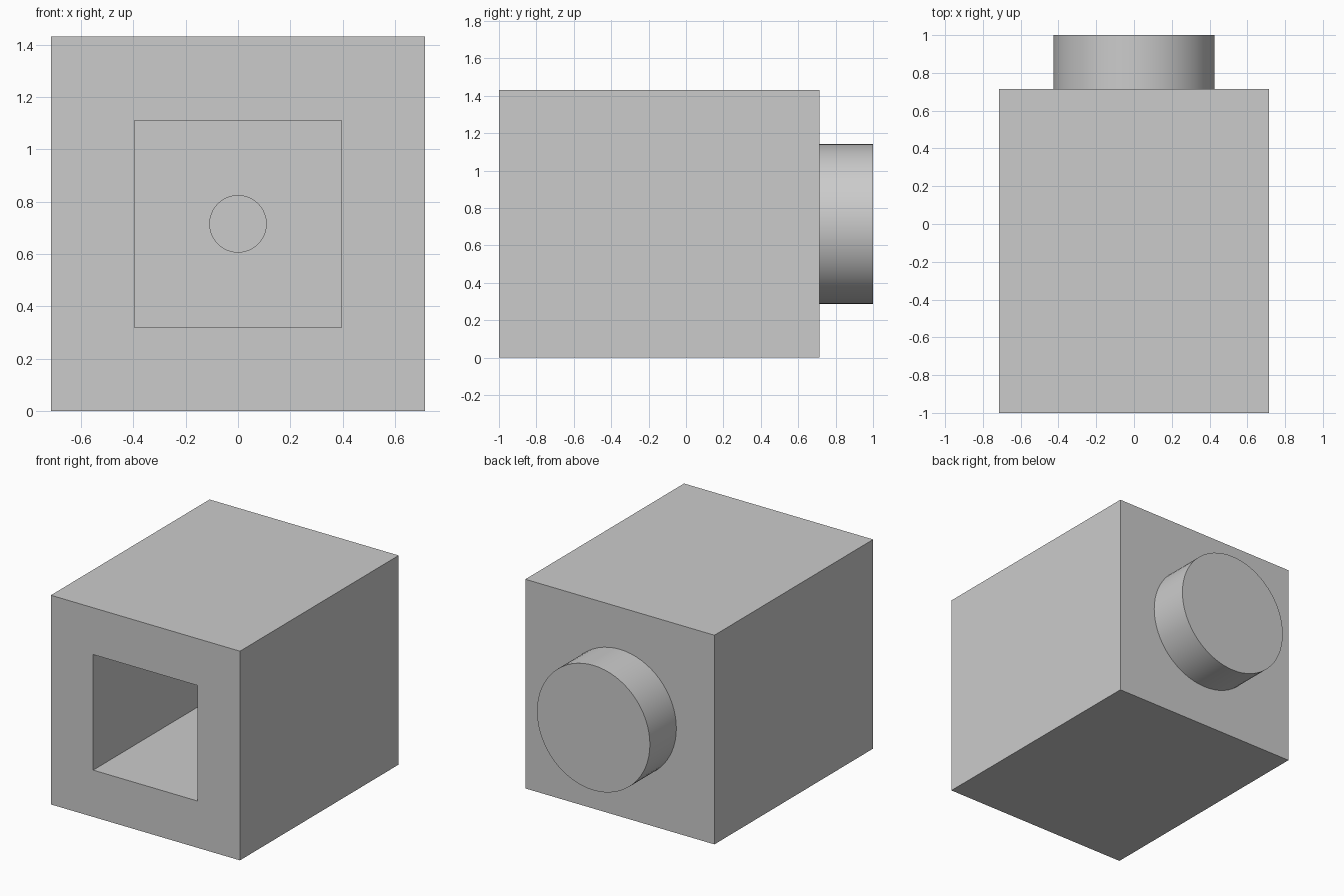
import bpy
import math

default = bpy.data.objects.get("Cube")
if default:
    bpy.data.objects.remove(default, do_unlink=True)

WIDTH, FRONT, BACK, END = 1.43, -1.0, 0.714, 1.0
MID = WIDTH / 2
SOCKET_WIDTH, SOCKET_DEPTH = 0.79, 1.29
HOLE_RADIUS, HOLE_DEPTH = 0.108, 0.25

grey = bpy.data.materials.new("light grey")
grey.use_nodes = True
colour = (0.6, 0.6, 0.6, 1)
grey.diffuse_color = colour
grey.node_tree.nodes["Principled BSDF"].inputs["Base Color"].default_value = colour


def finish(name):
    obj = bpy.context.object
    obj.name = name
    obj.data.materials.append(grey)
    return obj


def box(name, width, y0, y1):
    bpy.ops.mesh.primitive_cube_add(size=1, location=(0, (y0 + y1) / 2, MID))
    obj = finish(name)
    obj.scale = (width, y1 - y0, width)
    bpy.ops.object.transform_apply(location=False, rotation=False, scale=True)
    return obj


def cylinder(name, radius, y0, y1):
    bpy.ops.mesh.primitive_cylinder_add(
        vertices=64, radius=radius, depth=y1 - y0,
        location=(0, (y0 + y1) / 2, MID), rotation=(math.pi / 2, 0, 0))
    obj = finish(name)
    bpy.ops.object.shade_smooth_by_angle(angle=math.radians(30))
    return obj


def cut(target, cutter):
    cutter.hide_render = True
    mod = target.modifiers.new("cut", 'BOOLEAN')
    mod.operation = 'DIFFERENCE'
    mod.solver = 'EXACT'
    mod.object = cutter
    bpy.context.view_layer.objects.active = target
    bpy.ops.object.modifier_apply(modifier=mod.name)
    bpy.data.objects.remove(cutter, do_unlink=True)


# Block with a square socket and a small round hole at its end
body = box("body", WIDTH, FRONT, BACK)
floor = FRONT + SOCKET_DEPTH
cut(body, box("socket_cutter", SOCKET_WIDTH, FRONT - 0.1, floor))
cut(body, cylinder("hole_cutter", HOLE_RADIUS, floor - 0.1, floor + HOLE_DEPTH))
bpy.ops.object.select_all(action='DESELECT')
body.select_set(True)
bpy.context.view_layer.objects.active = body
bpy.ops.object.shade_smooth_by_angle(angle=math.radians(30))

# Round boss on the back
cylinder("boss", 0.427, BACK, END)
